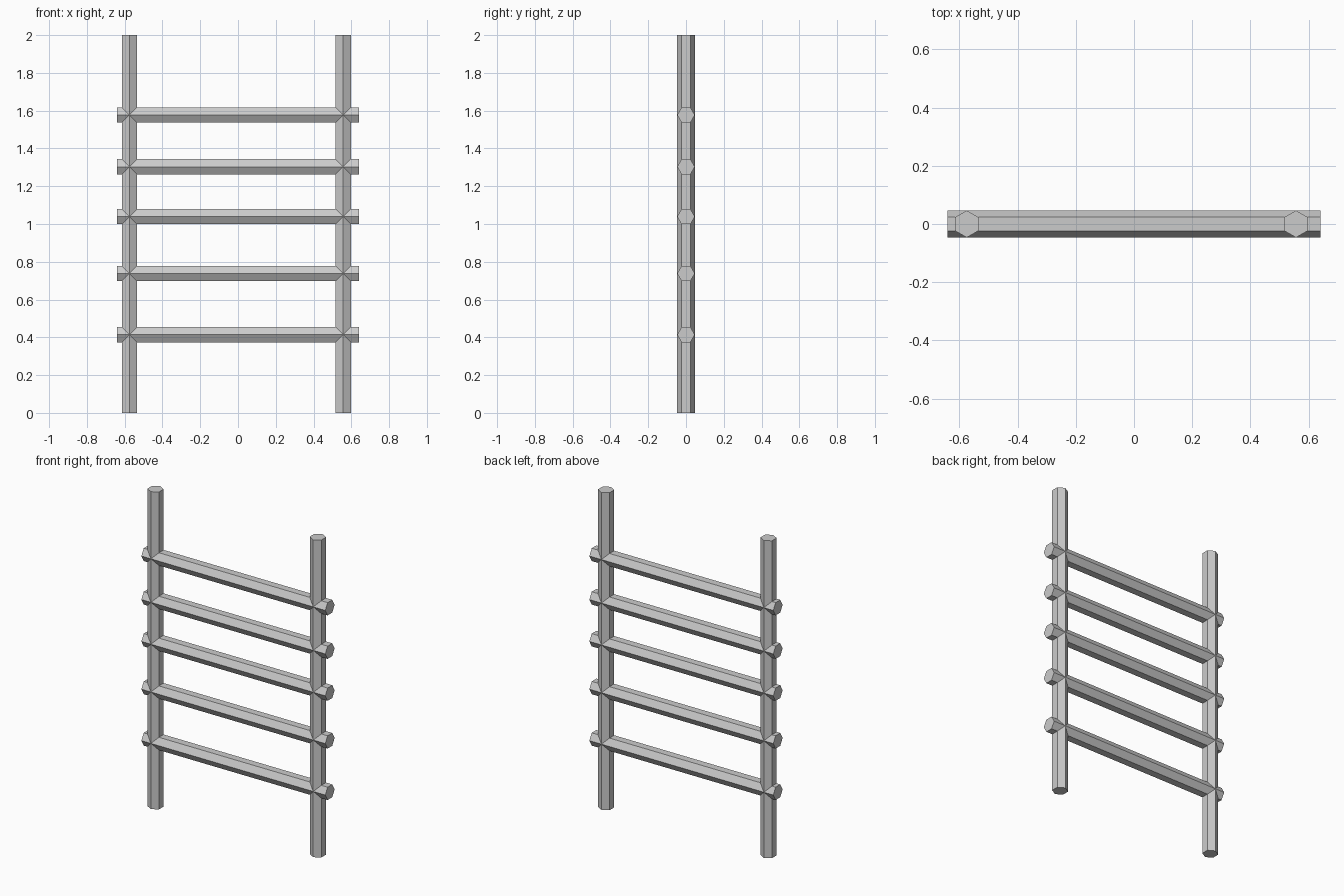
import bpy, bmesh
from math import sin, cos, pi
from mathutils import Vector

if "Cube" in bpy.data.objects:
    bpy.data.objects.remove(bpy.data.objects["Cube"])

R = 0.0465  # hexagon corner radius, corners point along +/-y


def hex_bar(name, start, axis, length):
    """Extrude a hexagon from start along axis."""
    axis = Vector(axis)
    fwd = Vector((0, 1, 0))
    side = axis.cross(fwd)
    bm = bmesh.new()
    ring = [bm.verts.new(fwd * R * cos(i * pi / 3) + side * R * sin(i * pi / 3))
            for i in range(6)]
    face = bm.faces.new(ring)
    ext = bmesh.ops.extrude_face_region(bm, geom=[face], use_keep_orig=True)
    bmesh.ops.translate(bm, vec=axis * length,
                        verts=[v for v in ext["geom"] if isinstance(v, bmesh.types.BMVert)])
    bmesh.ops.recalc_face_normals(bm, faces=bm.faces)
    mesh = bpy.data.meshes.new(name)
    bm.to_mesh(mesh)
    bm.free()
    obj = bpy.data.objects.new(name, mesh)
    obj.location = start
    bpy.context.collection.objects.link(obj)
    return obj


# Upright rails
hex_bar("left_rail", (-0.575, 0, 0), (0, 0, 1), 2.0)
hex_bar("right_rail", (0.557, 0, 0), (0, 0, 1), 2.0)

# Rungs, unevenly spaced and passing through the rails
for i, z in enumerate((0.414, 0.738, 1.039, 1.303, 1.577)):
    hex_bar(f"rung_{i + 1}", (-0.641, 0, z), (1, 0, 0), 1.282)
